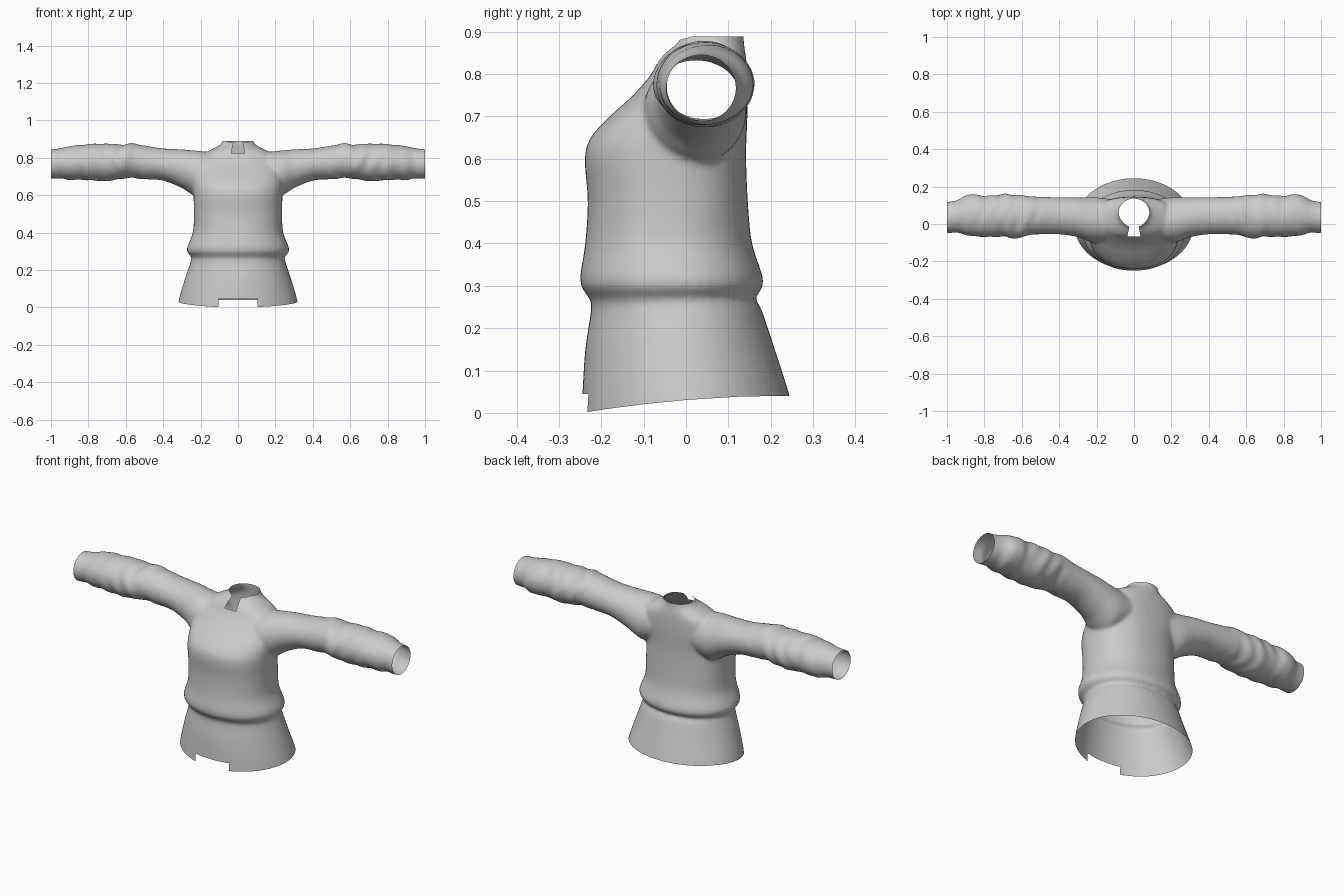
import bpy, bmesh, math
from mathutils import Vector

old = bpy.data.objects.get("Cube")
if old:
    bpy.data.objects.remove(old, do_unlink=True)

SIDES = 48

# Torso sections: height, half width, front y, back y, squareness
TORSO = [
    (-.06, .335, -.25, .272, 2), (.04, .317, -.245, .245, 2),
    (.15, .285, -.238, .21, 2), (.245, .253, -.224, .178, 2.1),
    (.27, .25, -.228, .163, 2.1), (.31, .274, -.25, .183, 2.1),
    (.4, .242, -.238, .156, 2.2), (.5, .236, -.232, .146, 2.3),
    (.6, .238, -.239, .142, 2.3), (.65, .24, -.225, .143, 2.3),
    (.7, .24, -.18, .145, 2.4), (.75, .235, -.125, .146, 2.4),
    (.8, .21, -.082, .145, 2.4), (.83, .17, -.066, .143, 2.3),
    (.85, .13, -.05, .14, 2.2), (.875, .09, -.022, .137, 2),
    (.91, .076, .0, .135, 2),
]
# Sleeve sections: distance out, front y, back y, bottom z, top z
SLEEVE = [
    (.1, -.09, .13, .62, .82), (.2, -.1, .142, .588, .836),
    (.25, -.09, .143, .606, .84), (.3, -.07, .143, .638, .845),
    (.4, -.055, .143, .678, .85), (.5, -.055, .145, .685, .865),
    (.57, -.06, .15, .692, .878), (.62, -.078, .156, .688, .87),
    (.7, -.068, .159, .675, .876), (.8, -.07, .15, .68, .873),
    (.85, -.065, .16, .683, .868), (.9, -.06, .153, .68, .862),
    (.94, -.046, .13, .69, .853), (.98, -.048, .12, .688, .847),
    (1.05, -.045, .115, .69, .843),
]


def resample(rows, steps=5):
    """Smooth curve through every section."""
    out = []
    for i in range(len(rows) - 1):
        quad = [rows[max(0, min(len(rows) - 1, i + k))] for k in (-1, 0, 1, 2)]
        for s in range(steps):
            t = s / steps
            out.append([.5 * (2 * b + (c - a) * t + (2 * a - 5 * b + 4 * c - d) * t * t
                              + (3 * b - a - 3 * c + d) * t ** 3) for a, b, c, d in zip(*quad)])
    return out + [list(rows[-1])]


def loft(bm, rings):
    """Closed tube through rings of points."""
    loops = [[bm.verts.new(p) for p in ring] for ring in rings]
    for a, b in zip(loops, loops[1:]):
        for i in range(SIDES):
            j = (i + 1) % SIDES
            bm.faces.new((a[i], a[j], b[j], b[i]))
    bm.faces.new(loops[0][::-1])
    bm.faces.new(loops[-1])


def torso_ring(z, half, front, back, power):
    ring = []
    for i in range(SIDES):
        a = math.tau * i / SIDES
        c, s = math.cos(a), math.sin(a)
        u = math.copysign(abs(c) ** (2 / power), c)
        v = math.copysign(abs(s) ** (2 / power), s)
        ring.append((half * u, (front + back) / 2 + (back - front) / 2 * v, z))
    return ring


def sleeve_ring(side, x, front, back, low, high):
    ring = []
    fold = .005 * max(0, 1 - abs(x - .68) / .24)
    for i in range(SIDES):
        a = math.tau * i / SIDES
        wave = fold * math.sin(75 * x + 2 * math.sin(2 * a)) * math.cos(a - x * 9)
        ring.append((side * x,
                     (front + back) / 2 + ((back - front) / 2 + wave) * math.cos(a),
                     (low + high) / 2 + ((high - low) / 2 + wave) * math.sin(a)))
    return ring


def cut(bm, planes, near):
    """Open a hole where every plane's positive side overlaps."""
    planes = [(Vector(co), Vector(no)) for co, no in planes]
    for co, no in planes:
        faces = [f for f in bm.faces if near(f.calc_center_median())]
        edges = {e for f in faces for e in f.edges}
        verts = {v for f in faces for v in f.verts}
        bmesh.ops.bisect_plane(bm, geom=faces + list(edges) + list(verts),
                               dist=1e-6, plane_co=co, plane_no=no)
    gone = []
    for f in bm.faces:
        c = f.calc_center_median()
        if near(c) and all((c - co).dot(no) > 0 for co, no in planes):
            gone.append(f)
    bmesh.ops.delete(bm, geom=gone, context='FACES')


# Solid body: torso plus mirrored sleeves
bm = bmesh.new()
loft(bm, [torso_ring(*r) for r in resample(TORSO)])
for side in (-1, 1):
    loft(bm, [sleeve_ring(side, *r) for r in resample(SLEEVE)])
bmesh.ops.recalc_face_normals(bm, faces=bm.faces)
mesh = bpy.data.meshes.new("sweater")
bm.to_mesh(mesh)
bm.free()
sweater = bpy.data.objects.new("sweater", mesh)
bpy.context.collection.objects.link(sweater)
bpy.context.view_layer.objects.active = sweater
sweater.select_set(True)

# Fuse the tubes and soften the seams
fuse = sweater.modifiers.new("fuse", 'REMESH')
fuse.mode = 'VOXEL'
fuse.voxel_size = .009
soften = sweater.modifiers.new("soften", 'SMOOTH')
soften.factor = .5
soften.iterations = 6
for name in ("fuse", "soften"):
    bpy.ops.object.modifier_apply(modifier=name)

bm = bmesh.new()
bm.from_mesh(sweater.data)

# Cuff openings
for side in (-1, 1):
    cut(bm, [((side, 0, 0), (side, 0, 0))], lambda c: abs(c.x) > .95)

# Curved hem, dipping at the front
hem = []
for y in (-.24, -.15, -.05, .06, .2):
    k = (.245 - y) / .49
    hem.append(((0, y, .04 - .04 * k * k), (0, .08 * k / .49, -1)))
cut(bm, hem, lambda c: c.z < .08)

# Hem notch
cut(bm, [((-.105, 0, 0), (1, 0, 0)), ((.105, 0, 0), (-1, 0, 0)),
         ((0, 0, .045), (0, 0, -1))], lambda c: c.y < 0 and c.z < .1)

# Round neck opening and level collar edge
circle = []
for i in range(20):
    a = math.tau * i / 20
    out = Vector((math.cos(a), math.sin(a), 0))
    circle.append((Vector((0, .058, 0)) + out * .076, -out))
cut(bm, circle, lambda c: c.z > .78 and abs(c.x) < .12)
cut(bm, [((0, 0, .889), (0, 0, 1))], lambda c: c.z > .85 and abs(c.x) < .15)

# Keyhole slit below the neck, slightly flared
cut(bm, [((-.036, -.07, 0), (1, -.2, 0)), ((.036, -.07, 0), (-1, -.2, 0)),
         ((0, -.068, 0), (0, 1, 0))],
    lambda c: c.z > .77 and c.y < .06 and abs(c.x) < .08)

bm.to_mesh(sweater.data)
bm.free()
sweater.data.shade_smooth()

# Cloth colour
cloth = bpy.data.materials.new("grey cloth")
cloth.use_nodes = True
grey = (.6, .6, .6, 1)
cloth.diffuse_color = grey
cloth.node_tree.nodes["Principled BSDF"].inputs["Base Color"].default_value = grey
sweater.data.materials.clear()
sweater.data.materials.append(cloth)
